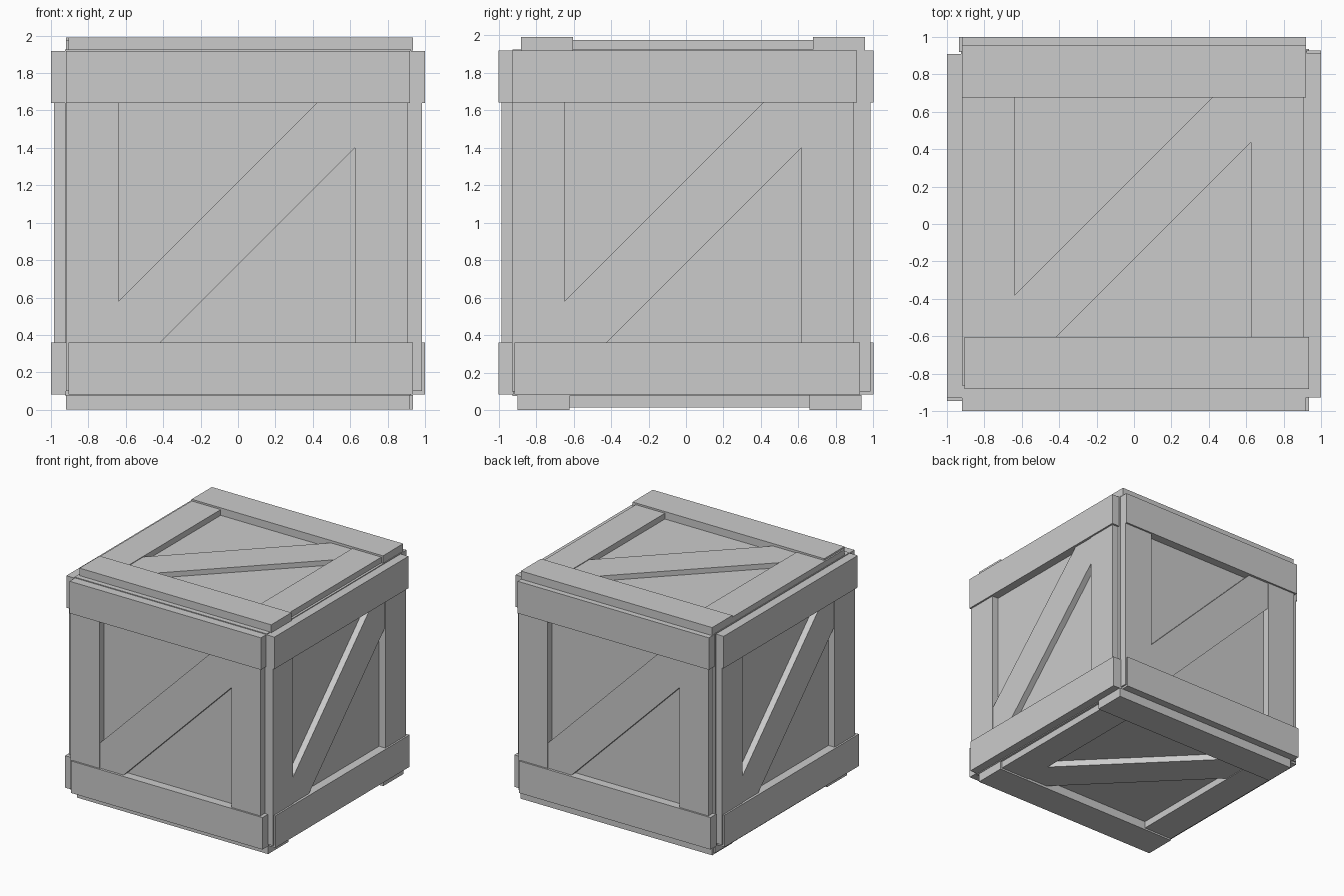
import bpy, bmesh
from mathutils import Vector

if "Cube" in bpy.data.objects:
    bpy.data.objects.remove(bpy.data.objects["Cube"])

PANEL, BRACE, STILE, RAIL = 0.925, 0.979, 0.985, 1.0   # distances from crate centre
CENTRE = Vector((0, 0, 1))


def board(name, outline, depth, frame):
    """Extrude a flat outline (u, v) from the panel out to a given depth on one face."""
    u, v, shift, reach = frame
    u, v, shift = Vector(u), Vector(v), Vector(shift)
    n = u.cross(v)
    bm = bmesh.new()
    face = bm.faces.new([bm.verts.new(CENTRE + shift + u * a + v * b + n * (PANEL - 0.005))
                         for a, b in outline])
    ext = bmesh.ops.extrude_face_region(bm, geom=[face])
    verts = [e for e in ext["geom"] if isinstance(e, bmesh.types.BMVert)]
    bmesh.ops.translate(bm, verts=verts, vec=n * (depth + reach - PANEL + 0.005))
    bmesh.ops.recalc_face_normals(bm, faces=bm.faces)
    mesh = bpy.data.meshes.new(name)
    bm.to_mesh(mesh)
    bm.free()
    bpy.context.collection.objects.link(bpy.data.objects.new(name, mesh))


def rect(u0, u1, v0, v1):
    return [(u0, v0), (u1, v0), (u1, v1), (u0, v1)]


# Inner box whose sides are the recessed panels
bpy.ops.mesh.primitive_cube_add(size=2 * PANEL, location=CENTRE)
bpy.context.object.name = "inner_box"

# Each face: across direction, up direction, small misalignment, extra depth
faces = {
    "front": ((1, 0, 0), (0, 0, 1), (0, 0, 0), 0),
    "right": ((0, 1, 0), (0, 0, 1), (0, -0.008, 0), 0),
    "back": ((-1, 0, 0), (0, 0, 1), (0, 0, 0), 0),
    "left": ((0, -1, 0), (0, 0, 1), (0, -0.01, 0), 0),
    "top": ((1, 0, 0), (0, 1, 0), (0, 0.037, 0), -0.01),
    "bottom": ((1, 0, 0), (0, -1, 0), (0, 0.018, 0), 0),
}

for side, frame in faces.items():
    # Outer rails
    board(side + "_upper_rail", rect(-0.92, 0.92, 0.64, 0.918), RAIL, frame)
    board(side + "_lower_rail", rect(-0.907, 0.936, -0.918, -0.64), RAIL, frame)
    # Stiles set slightly behind the rails
    board(side + "_left_stile", rect(-0.92, -0.64, -0.9, 0.9), STILE, frame)
    board(side + "_right_stile", rect(0.625, 0.905, -0.9, 0.9), STILE, frame)
    # Diagonal brace trimmed to the frame opening
    board(side + "_diagonal_brace",
          [(-0.64, -0.64), (-0.415, -0.64), (0.625, 0.4),
           (0.625, 0.64), (0.42, 0.64), (-0.64, -0.42)], BRACE, frame)
